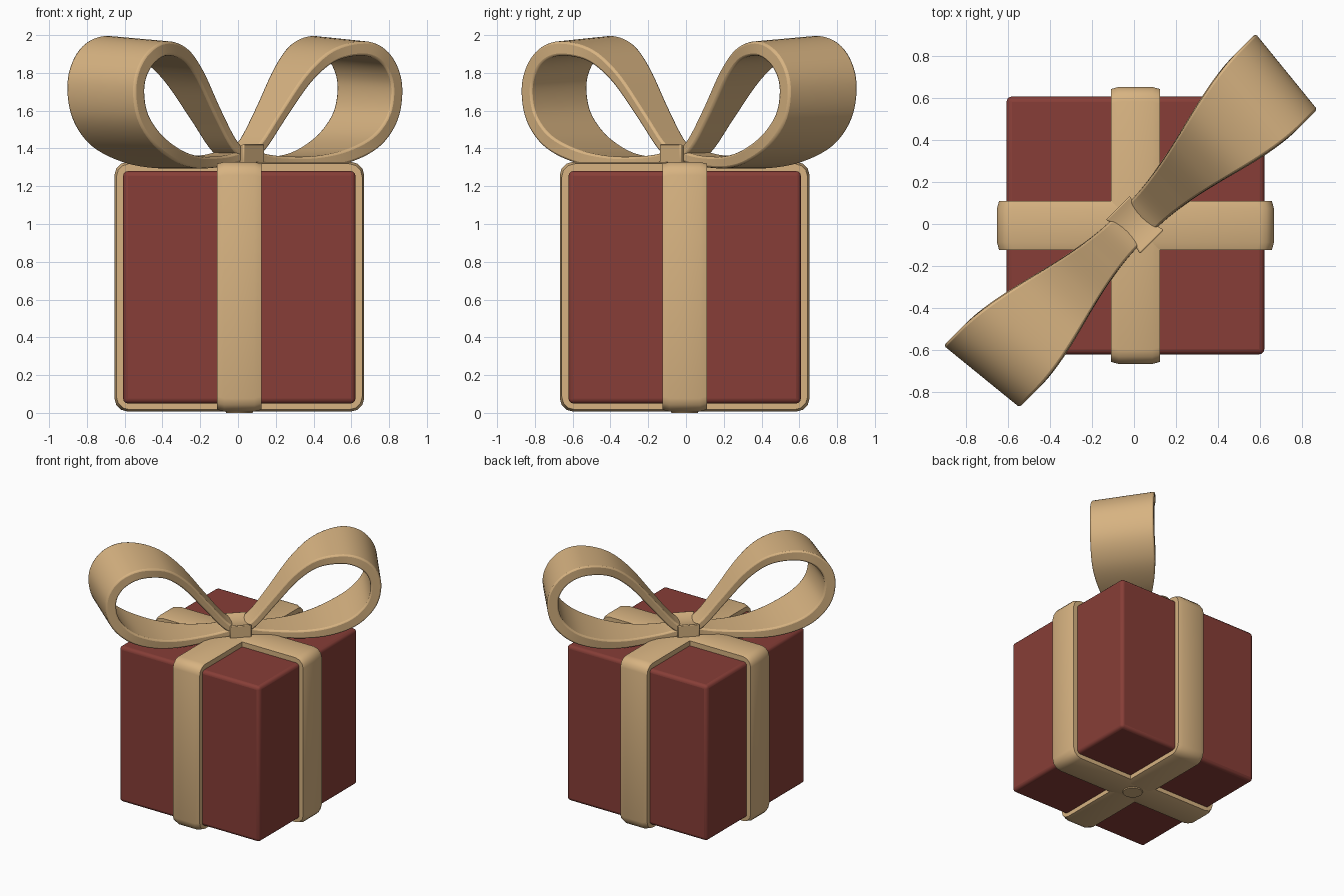
import bpy, bmesh, math
from mathutils import Vector, Matrix

if "Cube" in bpy.data.objects:
    bpy.data.objects.remove(bpy.data.objects["Cube"])

CX, CY = 0.007, -0.007      # centre of the box
DIAGONAL = math.radians(45)


def material(name, rgb):
    m = bpy.data.materials.new(name)
    m.use_nodes = True
    m.diffuse_color = (*rgb, 1)
    m.node_tree.nodes["Principled BSDF"].inputs["Base Color"].default_value = (*rgb, 1)
    return m


RED = material("box_red", (0.242, 0.048, 0.038))
TAN = material("ribbon_tan", (0.68, 0.45, 0.22))


def finish(name, bm, mat, bevel=0, segments=2, mirror=False):
    bmesh.ops.recalc_face_normals(bm, faces=bm.faces[:])
    mesh = bpy.data.meshes.new(name)
    bm.to_mesh(mesh)
    bm.free()
    mesh.materials.append(mat)
    ob = bpy.data.objects.new(name, mesh)
    bpy.context.collection.objects.link(ob)
    bpy.ops.object.select_all(action="DESELECT")
    ob.select_set(True)
    bpy.context.view_layer.objects.active = ob
    bpy.ops.object.shade_smooth_by_angle(angle=math.radians(50))
    if bevel:
        mod = ob.modifiers.new("Bevel", "BEVEL")
        mod.width, mod.segments = bevel, segments
        mod.limit_method, mod.angle_limit = "ANGLE", math.radians(50)
    if mirror:
        ob.modifiers.new("Mirror", "MIRROR")
    return ob


def loft(rings):
    """Skin closed rings of points and cap both ends."""
    bm = bmesh.new()
    loops = [[bm.verts.new(p) for p in ring] for ring in rings]
    n = len(loops[0])
    for a, b in zip(loops, loops[1:]):
        for i in range(n):
            j = (i + 1) % n
            bm.faces.new((a[i], a[j], b[j], b[i]))
    bm.faces.new(loops[0])
    bm.faces.new(loops[-1])
    return bm


def block(size, z):
    bm = bmesh.new()
    bmesh.ops.create_cube(bm, size=1)
    bmesh.ops.scale(bm, vec=size, verts=bm.verts[:])
    bmesh.ops.translate(bm, vec=(0, 0, z), verts=bm.verts[:])
    return bm


# Gift box
box = finish("gift_box", block((1.23, 1.23, 1.23), 0.665), RED, 0.025, 3)
box.location = (CX, CY, 0)


# Bands wrapped around the box, crowned slightly across their width
def band_outline(half, radius, steps=3):
    points = []
    for k in range(4):
        for s in range(steps + 1):
            a = math.pi / 2 * (k + s / steps)
            sx = 1 if k in (0, 3) else -1
            sz = 1 if k in (0, 1) else -1
            points.append((sx * (half - radius) + radius * math.cos(a),
                           sz * (half - radius) + radius * math.sin(a)))
    return points


def band(name, turn):
    rings = []
    for y, inset in ((-0.117, 0.01), (-0.08, 0), (0.08, 0), (0.117, 0.01)):
        rings.append([(x, y, z + 0.668) for x, z in band_outline(0.661 - inset, 0.07)])
    ob = finish(name, loft(rings), TAN)
    ob.location = (CX, CY, 0)
    ob.rotation_euler.z = turn


band("band_side_to_side", 0)
band("band_front_to_back", math.pi / 2)

# Small round fold under the box
bm = bmesh.new()
bmesh.ops.create_cone(bm, cap_ends=True, segments=20, radius1=0.07, radius2=0.08,
                      depth=0.02, matrix=Matrix.Translation((CX, CY, 0.01)))
finish("bottom_fold", bm, TAN)

# Bow loops: one flared ribbon swept along a teardrop path, then mirrored
PATH = [Vector(p) for p in (
    (0.03, 1.39), (0.11, 1.46), (0.23, 1.61), (0.40, 1.82), (0.57, 1.945),
    (0.78, 1.98), (0.94, 1.91), (1.025, 1.76), (1.0, 1.57), (0.87, 1.42),
    (0.67, 1.33), (0.45, 1.295), (0.2, 1.305), (0.03, 1.335))]


def smooth_path(pts, steps=6):
    pts = [2 * pts[0] - pts[1]] + pts + [2 * pts[-1] - pts[-2]]
    out = []
    for a, b, c, d in zip(pts, pts[1:], pts[2:], pts[3:]):
        for s in range(steps):
            t = s / steps
            out.append(b + 0.5 * t * ((c - a) + t * (2 * a - 5 * b + 4 * c - d
                                      + t * (3 * (b - c) + d - a))))
    return out + [pts[-2]]


path = smooth_path(PATH)
rings = []
for i, p in enumerate(path):
    tangent = (path[min(i + 1, len(path) - 1)] - path[max(i - 1, 0)]).normalized()
    inward = Vector((tangent.y, -tangent.x))
    t = min(max((p.x - 0.05) / 0.88, 0), 1)
    flare = t * t * (3 - 2 * t)
    width = 0.09 + 0.142 * flare
    inner = p + inward * (0.055 + 0.025 * flare)
    ring = []
    for q, y in ((p, -width), (p, width), (inner, width), (inner, -width)):
        grow = 1 + 0.1 * y
        ring.append((max(q.x, 0.005) * grow, y, 1.3 + (q.y - 1.3) * grow))
    rings.append(ring)
bow = finish("bow_loops", loft(rings), TAN, 0.012, 2, mirror=True)
bow.rotation_euler.z = DIAGONAL

# Knot, pinched in the middle
rings = []
for k in range(-4, 5):
    pinch = 1 - (k / 4) ** 2
    x, top = 0.081 - 0.018 * pinch, 1.425 - 0.02 * pinch
    y = 0.115 * k / 4
    rings.append([(-x, y, 1.32), (x, y, 1.32), (x, y, top), (-x, y, top)])
knot = finish("bow_knot", loft(rings), TAN, 0.008, 2)
knot.location = (0.004, -0.004, 0)
knot.rotation_euler.z = DIAGONAL
